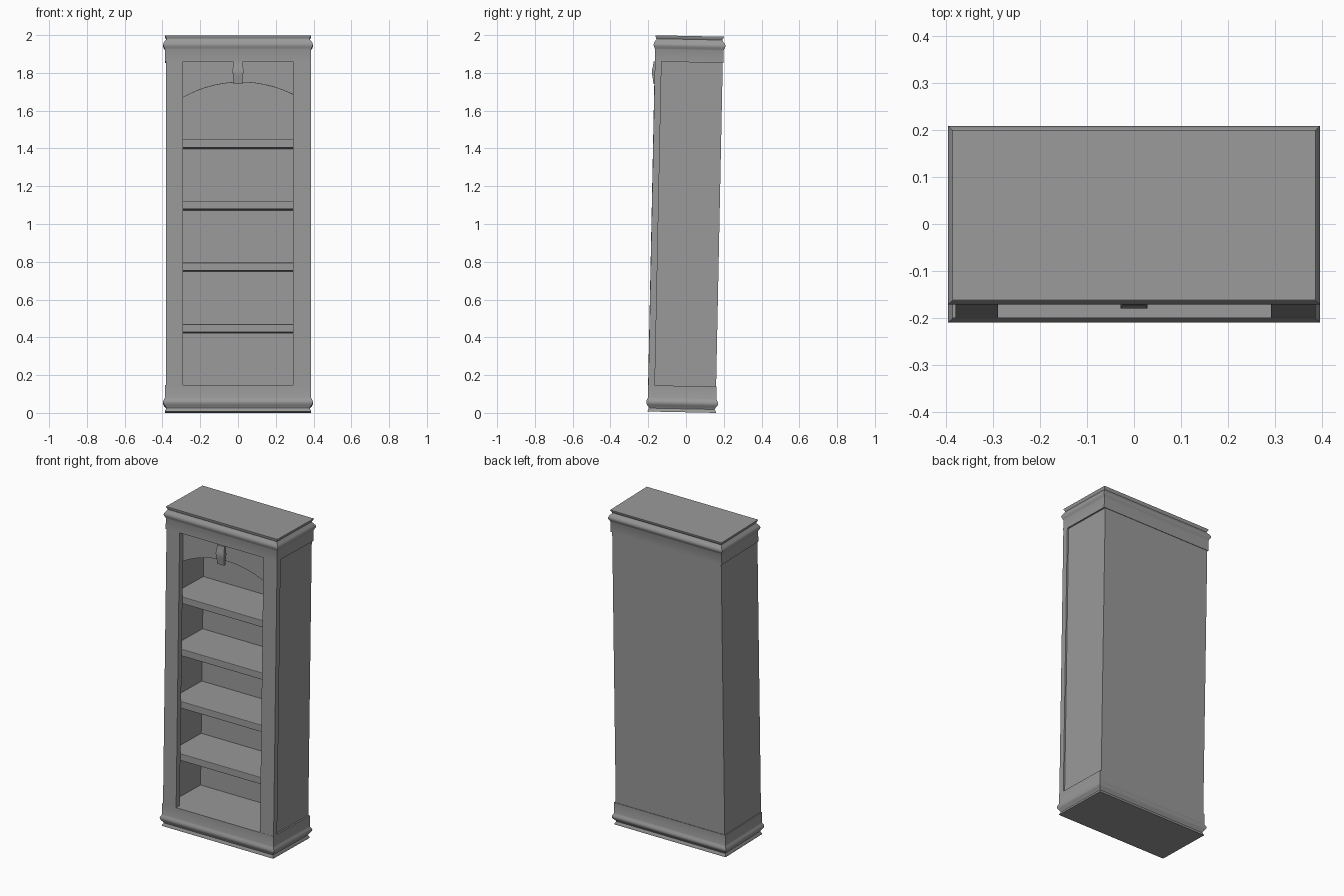
import bpy, bmesh, math
from mathutils import Matrix

if "Cube" in bpy.data.objects:
    bpy.data.objects.remove(bpy.data.objects["Cube"])

# The whole case leans back slightly, so every part gets this transform
LEAN = (Matrix.Translation((0, -0.0205, 0.0037))
        @ Matrix.Rotation(-0.0205, 4, 'X'))
H = 1.992

# Dark grey finish
DARK = bpy.data.materials.new("dark_grey")
DARK.diffuse_color = (0.32, 0.32, 0.32, 1)
DARK.use_nodes = True
DARK.node_tree.nodes["Principled BSDF"].inputs["Base Color"].default_value = DARK.diffuse_color


def finish(name, bm, smooth=False, bevel=0):
    bmesh.ops.recalc_face_normals(bm, faces=bm.faces)
    me = bpy.data.meshes.new(name)
    bm.to_mesh(me)
    bm.free()
    me.materials.append(DARK)
    ob = bpy.data.objects.new(name, me)
    bpy.context.collection.objects.link(ob)
    ob.matrix_world = LEAN
    if bevel:
        mod = ob.modifiers.new("soft_edges", 'BEVEL')
        mod.width, mod.segments = bevel, 2
    if smooth:
        bpy.ops.object.select_all(action='DESELECT')
        bpy.context.view_layer.objects.active = ob
        ob.select_set(True)
        bpy.ops.object.shade_smooth_by_angle(angle=math.radians(35))
    return ob


def box(name, x, y, z, bevel=0):
    bm = bmesh.new()
    size = [b - a for a, b in (x, y, z)]
    mid = [(a + b) / 2 for a, b in (x, y, z)]
    m = Matrix.Translation(mid) @ Matrix.Diagonal((*size, 1))
    bmesh.ops.create_cube(bm, size=1, matrix=m)
    return finish(name, bm, bevel=bevel)


def loft(name, rings, smooth=False):
    """Skin a stack of rectangles given as (z, half_x, y_front, y_back)."""
    bm = bmesh.new()
    loops = [[bm.verts.new(p) for p in
              ((-hx, y0, z), (hx, y0, z), (hx, y1, z), (-hx, y1, z))]
             for z, hx, y0, y1 in rings]
    for a, b in zip(loops, loops[1:]):
        for i in range(4):
            j = (i + 1) % 4
            bm.faces.new((a[i], a[j], b[j], b[i]))
    bm.faces.new(loops[0])
    bm.faces.new(loops[-1])
    return finish(name, bm, smooth)


# Moulded base and crown share one profile: (height, outward offset)
profile = [(0, 0), (0.004, 0), (0.018, -0.008), (0.022, -0.007), (0.033, 0.002),
           (0.042, 0.008), (0.050, 0.010), (0.058, 0.008), (0.068, 0.002),
           (0.074, 0), (0.139, 0)]
for name, flip in (("base_moulding", False), ("crown_moulding", True)):
    loft(name, [(H - z if flip else z, 0.387 + o, -0.183 - 0.8 * o, 0.18 + o)
                for z, o in profile], smooth=True)

# Front stiles and recessed side panels
z_in = (0.139, H - 0.139)
box("left_stile", (-0.381, -0.29), (-0.183, -0.147), z_in)
box("right_stile", (0.292, 0.387), (-0.182, -0.147), z_in)
box("left_side_panel", (-0.381, -0.36), (-0.147, 0.177), z_in)
box("right_side_panel", (0.36, 0.377), (-0.147, 0.177), z_in)

# Back panel
box("back_panel", (-0.36, 0.36), (0.16, 0.177), z_in)

# Shelves
for i in range(4):
    z = 0.42 + i * 0.326
    box(f"shelf_{i + 1}", (-0.36, 0.36), (-0.147, 0.16), (z, z + 0.043), bevel=0.003)

# Arched valance behind the stiles
bm = bmesh.new()
N, rise, half, peak_x = 24, 0.072, 0.29, 0.015
R = (half ** 2 + rise ** 2) / (2 * rise)
pts = []
for i in range(N + 1):
    x = -0.36 + 0.72 * i / N
    pts.append((x, 1.744 - R + math.sqrt(R * R - (x - peak_x) ** 2)))
pts += [(0.36, z_in[1]), (-0.36, z_in[1])]
face = bm.faces.new([bm.verts.new((x, -0.147, z)) for x, z in pts])
ext = bmesh.ops.extrude_face_region(bm, geom=[face])
verts = [g for g in ext["geom"] if isinstance(g, bmesh.types.BMVert)]
bmesh.ops.translate(bm, verts=verts, vec=(0, 0.02, 0))
finish("arched_valance", bm, smooth=True)

# Keystone ornament hanging under the crown
key = [(1.733, 0.024, 0.004), (1.745, 0.024, 0.006), (1.765, 0.025, 0.009),
       (1.785, 0.027, 0.013), (1.800, 0.029, 0.014), (1.815, 0.028, 0.012),
       (1.835, 0.026, 0.008), (1.853, 0.026, 0.007)]
loft("keystone", [(z, hx, -0.183 - p, -0.174) for z, hx, p in key], smooth=True)
